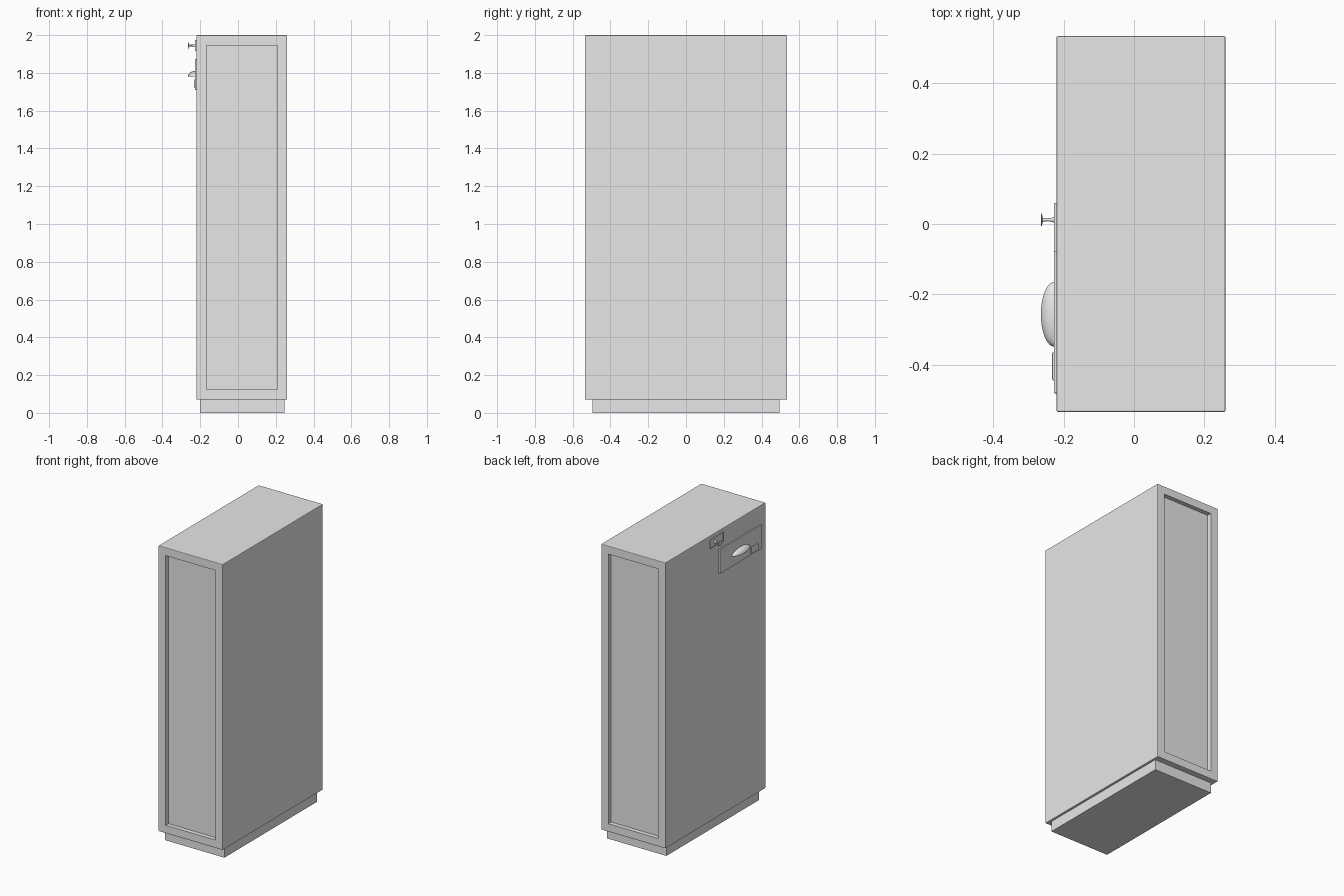
import bpy, bmesh
from mathutils import Matrix, Vector

cube = bpy.data.objects.get("Cube")
if cube:
    bpy.data.objects.remove(cube, do_unlink=True)

GREY = (0.8, 0.8, 0.8, 1.0)
mat = bpy.data.materials.new("plain grey")
mat.use_nodes = True
mat.diffuse_color = GREY
mat.node_tree.nodes["Principled BSDF"].inputs["Base Color"].default_value = GREY


def finish(name, bm, smooth=False):
    bmesh.ops.recalc_face_normals(bm, faces=bm.faces)
    me = bpy.data.meshes.new(name)
    for f in bm.faces:
        f.smooth = smooth
    bm.to_mesh(me)
    bm.free()
    me.materials.append(mat)
    ob = bpy.data.objects.new(name, me)
    bpy.context.collection.objects.link(ob)
    if smooth:
        bpy.ops.object.select_all(action='DESELECT')
        ob.select_set(True)
        bpy.context.view_layer.objects.active = ob
        bpy.ops.object.shade_smooth_by_angle()
    return ob


def box(lo, hi, bevel=0.0):
    lo, hi = Vector(lo), Vector(hi)
    bm = bmesh.new()
    bmesh.ops.create_cube(bm, size=1)
    bmesh.ops.scale(bm, vec=hi - lo, verts=bm.verts)
    bmesh.ops.translate(bm, vec=(lo + hi) / 2, verts=bm.verts)
    if bevel:
        bmesh.ops.bevel(bm, geom=bm.edges[:], offset=bevel, segments=2,
                        profile=0.5, affect='EDGES')
    bm.normal_update()
    return bm


def recess(bm, direction, margin, depth):
    """Sink a framed panel into the large face that looks along direction."""
    d = Vector(direction)
    face = max((f for f in bm.faces if f.normal.dot(d) > 0.99),
               key=lambda f: f.calc_area())
    bmesh.ops.inset_region(bm, faces=[face], thickness=margin)
    rim = bmesh.ops.extrude_discrete_faces(bm, faces=[face])["faces"]
    bmesh.ops.translate(bm, vec=-d * depth, verts=rim[0].verts[:])
    bm.normal_update()


def turned(name, profile, y, z, yscale=1.0, zscale=1.0):
    """Revolve (x, radius) points about an axis running along x."""
    bm = bmesh.new()
    pts = [bm.verts.new((x, r, 0)) for x, r in profile]
    edges = [bm.edges.new(p) for p in zip(pts, pts[1:])]
    bmesh.ops.spin(bm, geom=pts + edges, axis=(1, 0, 0), cent=(0, 0, 0),
                   angle=6.2831853, steps=32)
    bmesh.ops.remove_doubles(bm, verts=bm.verts, dist=0.0001)
    bmesh.ops.scale(bm, vec=(1, yscale, zscale), verts=bm.verts)
    bmesh.ops.translate(bm, vec=(0, y, z), verts=bm.verts)
    return finish(name, bm, True)


SIDE = -0.22   # side wall that carries the fittings

# Plinth and cabinet body with a recessed panel at each end
finish("plinth", box((-0.2, -0.495, 0), (0.245, 0.495, 0.075)))
body = box((SIDE, -0.535, 0.07), (0.26, 0.535, 2.0), 0.004)
for direction in ((0, -1, 0), (0, 1, 0)):
    recess(body, direction, 0.071, 0.03)
finish("cabinet_body", body)

# Drawer front and the small latch plate
finish("drawer_front", box((-0.228, -0.482, 1.71), (SIDE + 0.005, -0.035, 1.873), 0.002))
plate = box((-0.227, -0.08, 1.915), (SIDE + 0.005, 0.06, 1.975))
recess(plate, (-1, 0, 0), 0.008, 0.004)
finish("latch_plate", plate)

# Latch knob
turned("latch_knob", [(-0.265, 0), (-0.265, 0.018), (-0.262, 0.018), (-0.26, 0.006),
                      (-0.245, 0.004), (-0.232, 0.006), (-0.226, 0.01), (-0.221, 0.01),
                      (-0.221, 0)], 0.012, 1.945)

# Label plate
finish("label_plate", box((-0.233, -0.445, 1.72), (-0.225, -0.365, 1.765), 0.003))

# Cup pull: upper half of a flattened dome
bm = bmesh.new()
bmesh.ops.create_uvsphere(bm, u_segments=32, v_segments=16, radius=1)
half = bmesh.ops.bisect_plane(bm, geom=bm.verts[:] + bm.edges[:] + bm.faces[:],
                              plane_co=(0, 0, 0), plane_no=(0, 0, -1), clear_outer=True)
bmesh.ops.holes_fill(bm, edges=[e for e in bm.edges if e.is_boundary])
bmesh.ops.bisect_plane(bm, geom=bm.verts[:] + bm.edges[:] + bm.faces[:],
                       plane_co=(0, 0, 0), plane_no=(1, 0, 0), clear_outer=True)
bmesh.ops.transform(bm, verts=bm.verts, matrix=Matrix.Translation((-0.227, -0.257, 1.78))
                    @ Matrix.Diagonal((0.038, 0.092, 0.03, 1)))
finish("cup_pull", bm, True)
